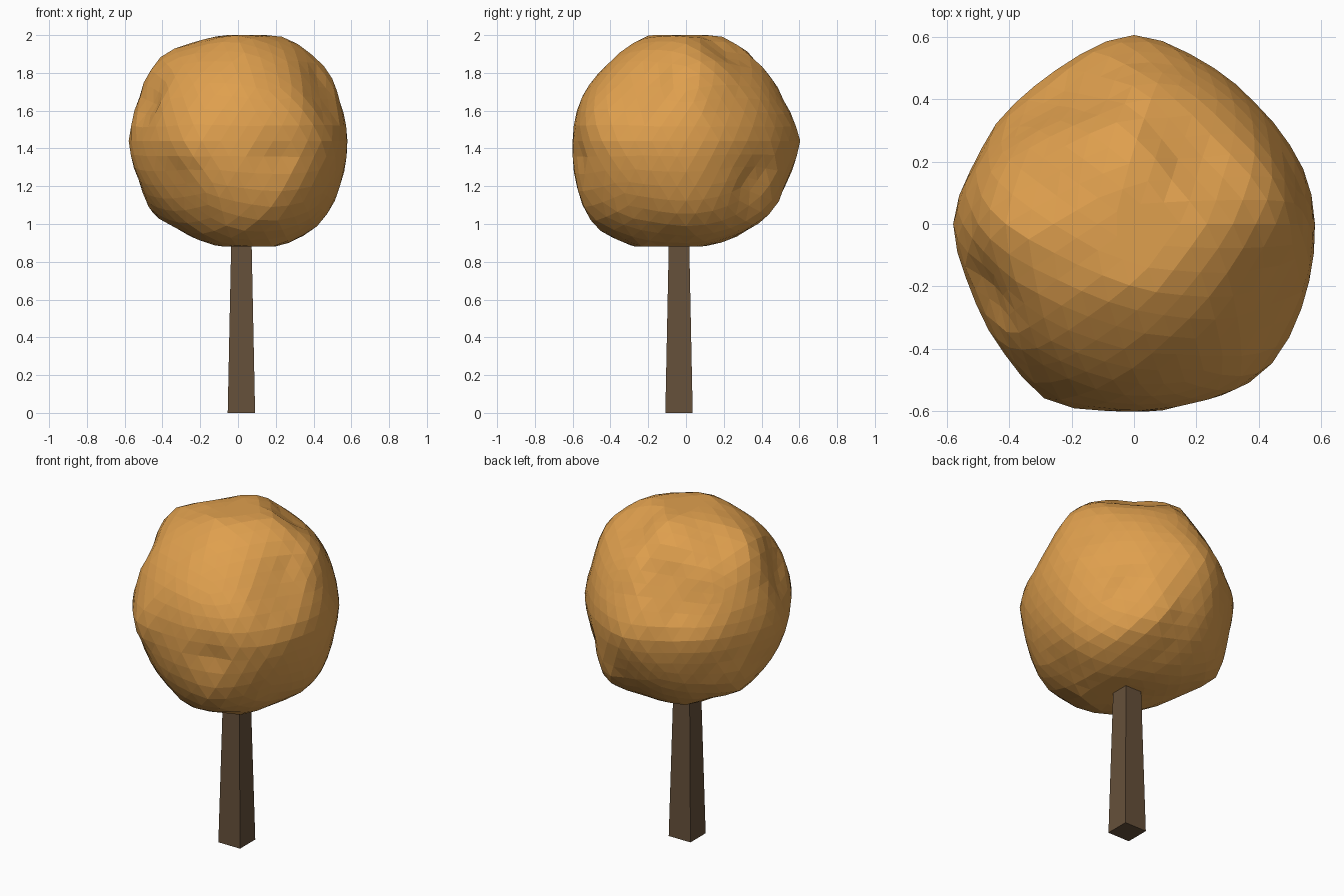
import bpy, bmesh, math
from mathutils import Vector

if "Cube" in bpy.data.objects:
    bpy.data.objects.remove(bpy.data.objects["Cube"])


def material(name, rgb):
    m = bpy.data.materials.new(name)
    m.diffuse_color = (*rgb, 1)
    m.use_nodes = True
    m.node_tree.nodes["Principled BSDF"].inputs["Base Color"].default_value = m.diffuse_color
    return m


def finish(bm, name, mat):
    me = bpy.data.meshes.new(name)
    bmesh.ops.recalc_face_normals(bm, faces=bm.faces[:])
    bm.to_mesh(me)
    bm.free()
    me.materials.append(mat)
    ob = bpy.data.objects.new(name, me)
    bpy.context.collection.objects.link(ob)
    return ob


def ring(right, up, radii):
    """Outline of the crown in one plane: radii every 22.5 degrees."""
    r, u = Vector(right).normalized(), Vector(up).normalized()
    return r, u, r.cross(u), radii


def tilted(azimuth, elevation, radii):
    """Outline in a plane facing a given azimuth (from -y towards +x) and elevation."""
    a, e = math.radians(azimuth), math.radians(elevation)
    toward = Vector((math.sin(a), -math.cos(a), 0))
    up = Vector((0, 0, math.cos(e))) - toward * math.sin(e)
    return ring((math.cos(a), math.sin(a), 0), up, radii)


# Crown outlines in several planes, blended into one lumpy ball
RINGS = [
    ring((1, 0, 0), (0, 0, 1), [.58, .58, .61, .60, .56, .57, .61, .57,
                                .58, .56, .58, .55, .56, .60, .62, .59]),
    ring((0, 1, 0), (0, 0, 1), [.59, .56, .565, .59, .56, .60, .58, .60,
                                .60, .625, .65, .606, .56, .57, .58, .575]),
    ring((1, 0, 0), (0, 1, 0), [.58, .57, .545, .565, .607, .56, .535, .54,
                                .58, .56, .59, .61, .60, .615, .63, .595]),
    tilted(36, 28, [.53, .55, .555, .53, .557, .54, .58, .51,
                    .568, .573, .60, .61, .64, .60, .61, .565]),
    tilted(216, 28, [.57, .587, .582, .563, .583, .592, .60, .547,
                     .533, .52, .63, .568, .583, .541, .57, .571]),
    tilted(135, -31, [.52, .48, .49, .515, .52, .585, .54, .55,
                      .605, .637, .675, .645, .594, .568, .61, .547]),
]

# Extra lumps and dents: position, height, width
LUMPS = [
    ((.36, -.44, 1.58), .015, .25),
    ((.20, -.55, 1.36), -.025, .14),
    ((-.27, -.54, 1.42), .025, .2),
    ((.30, .48, 1.25), .02, .22),
    ((-.40, .38, 1.42), .015, .25),
]


def outline(d, rng):
    """Position along a ring (0..16) and the outline radius there."""
    r, u, n, radii = rng
    t = math.atan2(d.dot(u), d.dot(r)) / (math.tau / 16) % 16
    i = int(t)
    a, b = radii[i % 16], radii[(i + 1) % 16]
    return t, a + (b - a) * (t - i)


def crown_radius(d):
    total = weight = 0
    for rng in RINGS:
        w = 1 / (abs(d.dot(rng[2])) ** 2.5 + .006)
        total += w * outline(d, rng)[1]
        weight += w
    r = total / weight
    for pos, height, width in LUMPS:
        q = (d - (Vector(pos) - Vector((0, 0, 1.44))).normalized()).length
        r += height * math.exp(-(q / width) ** 2)
    return r


# Crown: faceted lumpy ball
bm = bmesh.new()
bmesh.ops.create_icosphere(bm, subdivisions=4, radius=1)
dirs = [v.co.normalized() for v in bm.verts]
rad = [crown_radius(d) for d in dirs]

# Swell softly wherever the ball falls short of an outline
for step in range(6):
    for rng in RINGS:
        peaks = {}
        for k, d in enumerate(dirs):
            across = d.dot(rng[2])
            if abs(across) > .5:
                continue
            t, target = outline(d, rng)
            miss = rad[k] * math.sqrt(1 - across * across) - target
            slot = round(t * 2) % 32
            if slot not in peaks or miss > peaks[slot][0]:
                peaks[slot] = (miss, k)
        for miss, k in peaks.values():
            if miss > -.003:
                continue
            for j, d in enumerate(dirs):
                q = (d - dirs[k]).length_squared
                if q < .2:
                    rad[j] -= .4 * miss * math.exp(-q / .04)

# Flatten slightly at top and bottom
for v, d, r in zip(bm.verts, dirs, rad):
    p = d * r + Vector((0, 0, 1.44))
    p.z = min(2.0, max(.88, p.z))
    v.co = p
finish(bm, "crown", material("autumn orange", (.74, .35, .076)))

# Trunk: tapered square post, running a little way into the crown
bm = bmesh.new()
bmesh.ops.create_cube(bm, size=1)
for v in bm.verts:
    top = v.co.z > 0
    w = .104 if top else .145
    v.co = (.018 + v.co.x * w, -.037 + v.co.y * w, 1.0 if top else 0)
finish(bm, "trunk", material("bark brown", (.132, .08, .042)))
